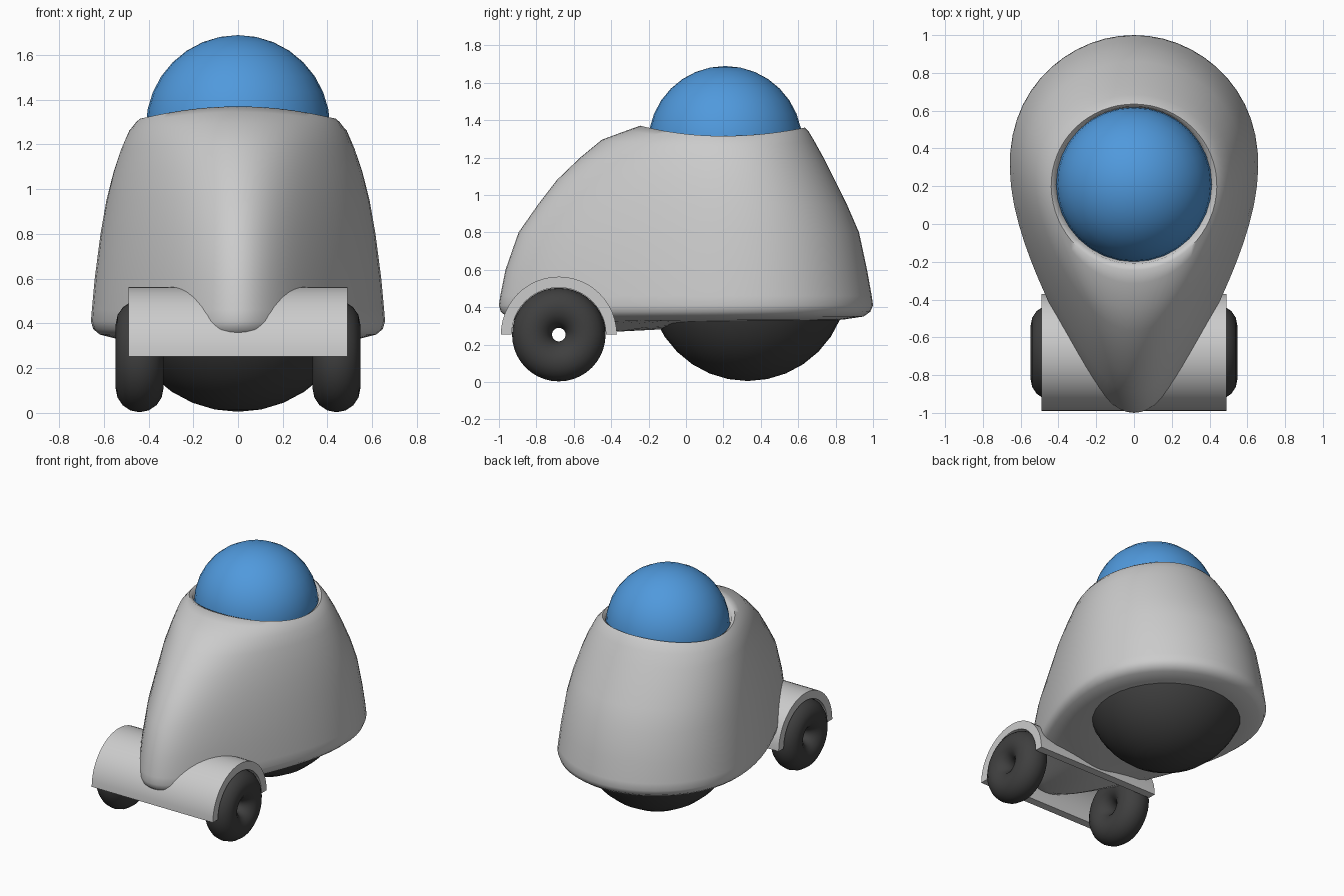
import bpy, math

if "Cube" in bpy.data.objects:
    bpy.data.objects.remove(bpy.data.objects["Cube"])

def material(name, rgb):
    m = bpy.data.materials.new(name)
    m.diffuse_color = (*rgb, 1)
    m.use_nodes = True
    m.node_tree.nodes["Principled BSDF"].inputs["Base Color"].default_value = m.diffuse_color
    return m

BLACK = material("rubber", (0.05, 0.05, 0.05))
BLUE = material("blue_glass", (0.08, 0.32, 0.72))

def finish(ob, name, mat=None, angle=40):
    ob.name = name
    if mat:
        ob.data.materials.append(mat)
    bpy.ops.object.select_all(action='DESELECT')
    ob.select_set(True)
    bpy.context.view_layer.objects.active = ob
    bpy.ops.object.shade_smooth_by_angle(angle=math.radians(angle))
    return ob

def loft(name, rings, caps=True):
    """Skin a stack of closed rings with equal point counts."""
    n = len(rings[0])
    verts = [p for r in rings for p in r]
    faces = [(a * n + i, a * n + (i + 1) % n, (a + 1) * n + (i + 1) % n, (a + 1) * n + i)
             for a in range(len(rings) - 1) for i in range(n)]
    if caps:
        faces += [tuple(range(n))[::-1], tuple(range(len(verts) - n, len(verts)))]
    me = bpy.data.meshes.new(name)
    me.from_pydata(verts, [], faces)
    ob = bpy.data.objects.new(name, me)
    bpy.context.collection.objects.link(ob)
    return ob

# Body: teardrop sections that become circular towards the cockpit rim
def section(zs, zf, zb, yf, yb, hw, blend, n=64):
    pts = []
    for i in range(n):
        t = 2 * math.pi * i / n
        c, s = math.cos(t), math.sin(t)
        drop = 0.925 + 0.42 * c - 0.04 * c * c - 0.1 * c ** 3
        x = -hw * s * (drop * (1 - blend) + blend)
        y = (yf + yb) / 2 + c * (yb - yf) / 2
        z = zs + ((zb if c > 0 else zf) - zs) * c * c
        pts.append((x, y, z))
    return pts

# side z, front z, back z, front y, back y, half width, roundness
SECTIONS = [
    (0.32, 0.27, 0.325, -0.35, 0.75, 0.36, 0.0),
    (0.33, 0.30, 0.335, -0.85, 0.85, 0.54, 0.0),
    (0.35, 0.35, 0.35, -0.96, 0.95, 0.62, 0.0),
    (0.375, 0.375, 0.375, -0.99, 0.985, 0.65, 0.0),
    (0.41, 0.41, 0.41, -1.0, 1.0, 0.66, 0.0),
    (0.46, 0.46, 0.46, -0.993, 0.993, 0.656, 0.0),
    (0.60, 0.60, 0.60, -0.965, 0.968, 0.643, 0.0),
    (0.80, 0.80, 0.80, -0.895, 0.925, 0.618, 0.04),
    (0.95, 0.95, 0.95, -0.79, 0.86, 0.593, 0.1),
    (1.08, 1.08, 1.08, -0.69, 0.795, 0.562, 0.2),
    (1.18, 1.20, 1.20, -0.565, 0.735, 0.53, 0.35),
    (1.26, 1.295, 1.29, -0.45, 0.685, 0.495, 0.55),
    (1.30, 1.345, 1.34, -0.315, 0.655, 0.46, 0.8),
    (1.315, 1.37, 1.36, -0.245, 0.635, 0.44, 0.95),
    (1.30, 1.355, 1.35, -0.21, 0.622, 0.418, 1.0),
    (1.20, 1.20, 1.20, -0.18, 0.60, 0.39, 1.0),
]
finish(loft("body", [section(*s) for s in SECTIONS]), "body", angle=60)

# Cockpit dome and rear ball wheel
def ball(name, radius, loc, mat):
    bpy.ops.mesh.primitive_uv_sphere_add(segments=32, ring_count=16, radius=radius, location=loc)
    finish(bpy.context.object, name, mat)

ball("cockpit_dome", 0.412, (0, 0.21, 1.277), BLUE)
ball("rear_ball_wheel", 0.535, (0, 0.33, 0.54), BLACK)

# Front fender: half tube across the axle
AXLE_Y, AXLE_Z = -0.68, 0.253

def arch(x, inner=0.252, outer=0.31, n=24):
    arc = [math.pi * i / n for i in range(n + 1)]
    edge = [(outer, a) for a in arc] + [(inner, a) for a in reversed(arc)]
    return [(x, AXLE_Y + r * math.cos(a), AXLE_Z + r * math.sin(a)) for r, a in edge]

finish(loft("front_fender", [arch(-0.49), arch(0.49)]), "front_fender")

# Front wheels
for side, x in (("left", -0.44), ("right", 0.44)):
    bpy.ops.mesh.primitive_torus_add(major_segments=40, minor_segments=16, major_radius=0.143,
                                     minor_radius=0.107, location=(x, AXLE_Y, AXLE_Z),
                                     rotation=(0, math.pi / 2, 0))
    finish(bpy.context.object, f"front_wheel_{side}", BLACK)
